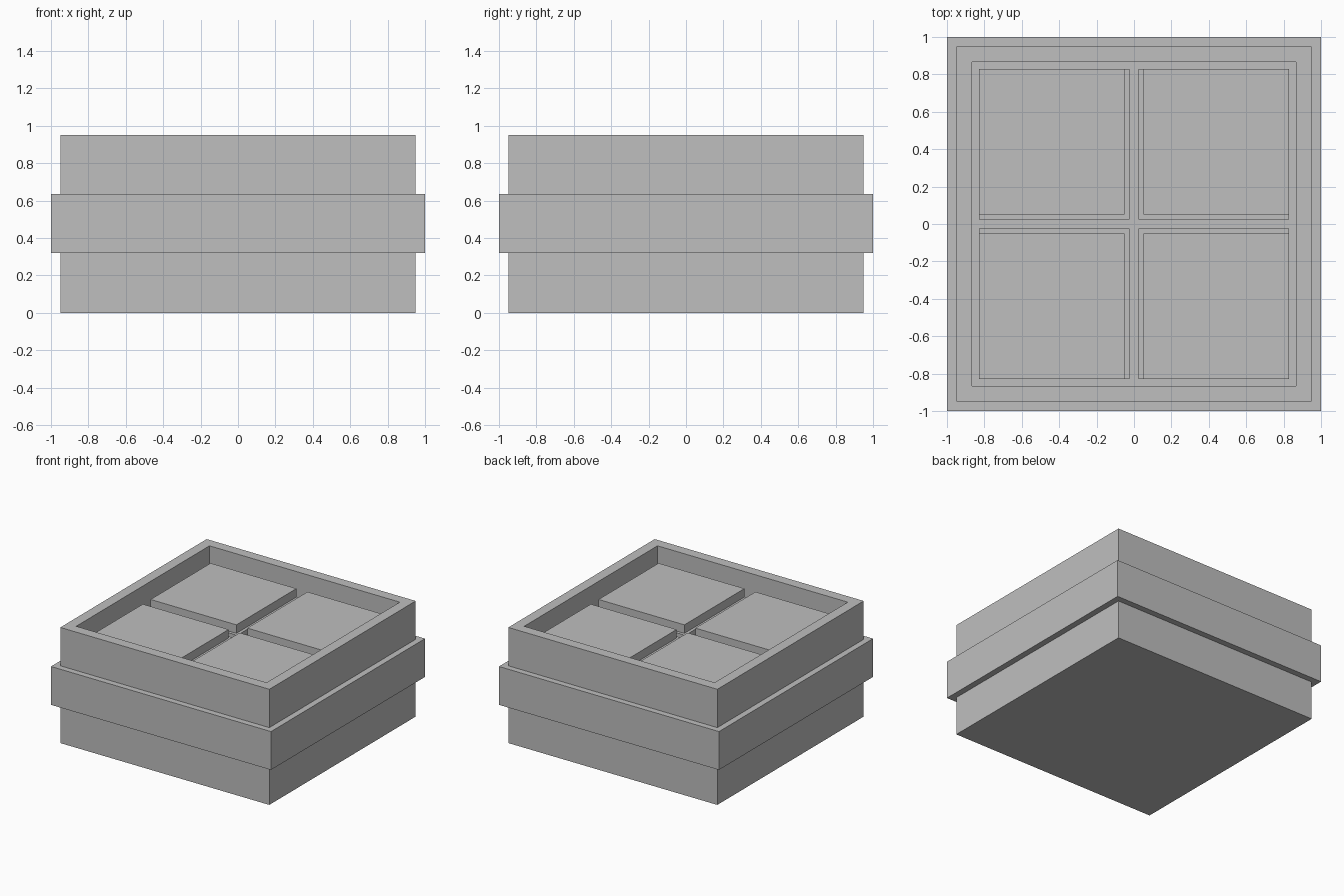
import bpy
import bmesh
from mathutils import Vector

default = bpy.data.objects.get("Cube")
if default:
    bpy.data.objects.remove(default, do_unlink=True)

# Single flat grey
grey = bpy.data.materials.new("stone_grey")
grey.use_nodes = True
colour = (0.52, 0.52, 0.52, 1)
grey.diffuse_color = colour
grey.node_tree.nodes["Principled BSDF"].inputs["Base Color"].default_value = colour


def block(name, low, high, rim=0, depth=0):
    """Box between two corners, with an optional recess sunk into its top."""
    low, high = Vector(low), Vector(high)
    bm = bmesh.new()
    bmesh.ops.create_cube(bm, size=1)
    bmesh.ops.scale(bm, vec=high - low, verts=bm.verts)
    bmesh.ops.translate(bm, vec=(low + high) / 2, verts=bm.verts)
    if rim:
        bm.normal_update()
        top = [f for f in bm.faces if f.normal.z > 0.9]
        bmesh.ops.inset_region(bm, faces=top, thickness=rim)
        floor = bmesh.ops.extrude_discrete_faces(bm, faces=top)["faces"]
        bmesh.ops.translate(bm, vec=(0, 0, -depth), verts=floor[0].verts)
    mesh = bpy.data.meshes.new(name)
    bm.to_mesh(mesh)
    bm.free()
    mesh.materials.append(grey)
    obj = bpy.data.objects.new(name, mesh)
    bpy.context.collection.objects.link(obj)
    return obj


def quarter(name, sx, sy, gap, bottom, top):
    """Square tile in one quarter of the recess."""
    xs = sorted((sx * gap, sx * inner))
    ys = sorted((sy * gap, sy * inner))
    block(name, (xs[0], ys[0], bottom), (xs[1], ys[1], top))


half, inner = 0.95, 0.83
groove_floor, ledge_top, panel_top = 0.70, 0.76, 0.83

# Three stacked tiers, the upper one hollowed
block("lower_base", (-half, -half, 0), (half, half, 0.32))
block("middle_band", (-1, -1, 0.32), (1, 1, 0.635))
block("upper_frame", (-half, -half, 0.635), (half, half, 0.95),
      rim=half - inner, depth=0.95 - groove_floor)

# Four sunken panels on slightly wider ledges, leaving a stepped cross groove
for sx, side in ((-1, "right"), (1, "left")):
    for sy, end in ((-1, "front"), (1, "back")):
        quarter(f"{end}_{side}_ledge", sx, sy, 0.025, groove_floor, ledge_top)
        quarter(f"{end}_{side}_panel", sx, sy, 0.05, ledge_top, panel_top)
